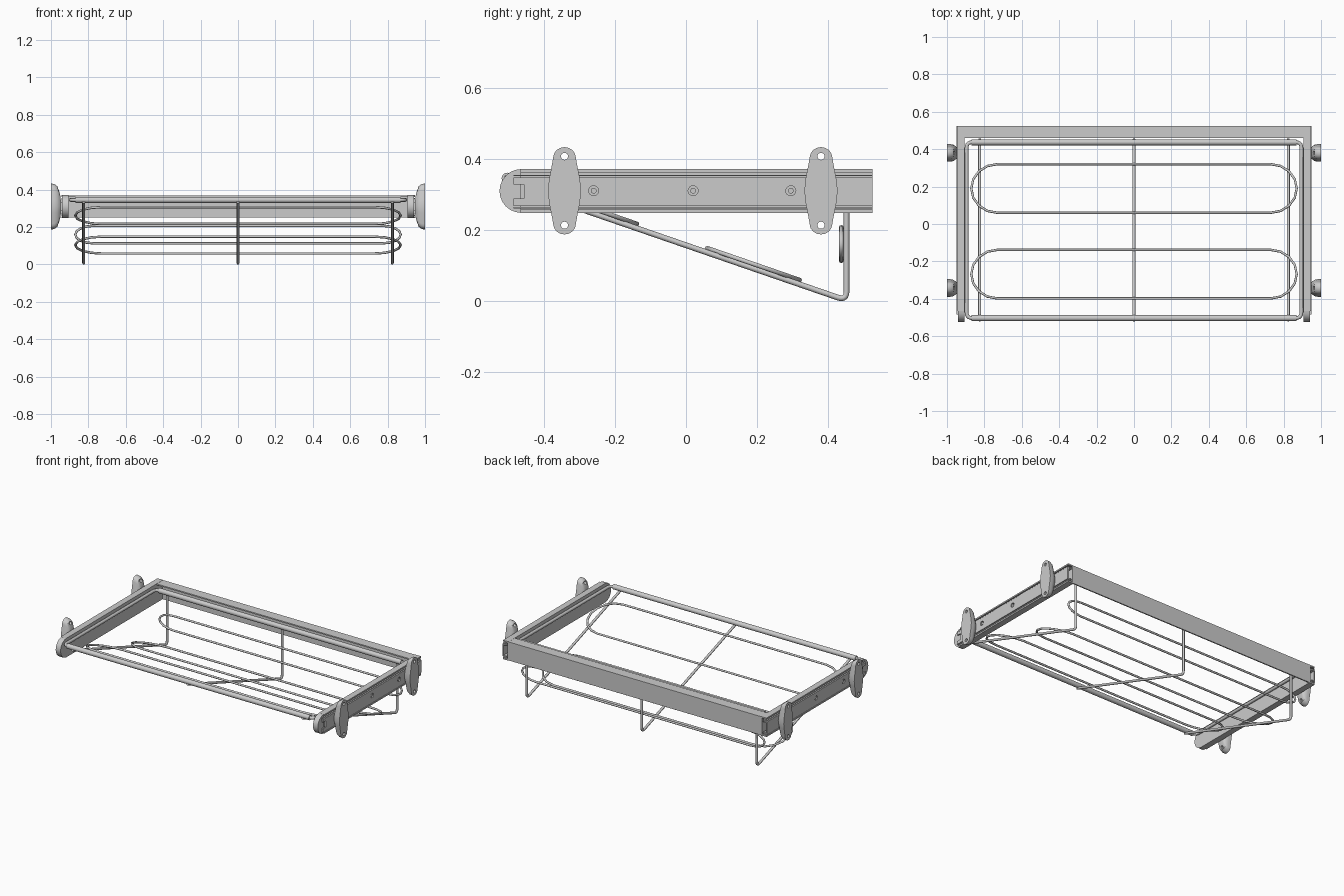
import bpy, bmesh, math
from mathutils import Vector

if "Cube" in bpy.data.objects:
    bpy.data.objects.remove(bpy.data.objects["Cube"])


def shade(ob, angle):
    bpy.ops.object.select_all(action='DESELECT')
    bpy.context.view_layer.objects.active = ob
    ob.select_set(True)
    bpy.ops.object.shade_smooth_by_angle(angle=math.radians(angle))
    return ob


def loft(name, rings):
    """Closed solid through a list of equal-length rings."""
    bm = bmesh.new()
    vs = [[bm.verts.new(p) for p in r] for r in rings]
    n = len(rings[0])
    for a, b in zip(vs, vs[1:]):
        for i in range(n):
            bm.faces.new((a[i], a[(i + 1) % n], b[(i + 1) % n], b[i]))
    bm.faces.new(vs[0])
    bm.faces.new(vs[-1])
    bmesh.ops.recalc_face_normals(bm, faces=bm.faces)
    me = bpy.data.meshes.new(name)
    bm.to_mesh(me)
    bm.free()
    ob = bpy.data.objects.new(name, me)
    bpy.context.collection.objects.link(ob)
    return shade(ob, 30)


def rounded(pts, r, closed, seg=5):
    """Round the corners of a path."""
    pts = [Vector(p) for p in pts]
    out = []
    n = len(pts)
    for i, p in enumerate(pts):
        if not closed and i in (0, n - 1):
            out.append(p)
            continue
        a = p + (pts[i - 1] - p).normalized() * r
        b = p + (pts[(i + 1) % n] - p).normalized() * r
        for k in range(seg + 1):
            t = k / seg
            out.append(a * (1 - t) ** 2 + p * 2 * t * (1 - t) + b * t * t)
    return out


def wire(name, pts, r, closed=False):
    cu = bpy.data.curves.new(name, 'CURVE')
    cu.dimensions = '3D'
    cu.bevel_depth = r
    cu.bevel_resolution = 2
    cu.use_fill_caps = True
    sp = cu.splines.new('POLY')
    sp.points.add(len(pts) - 1)
    for q, p in zip(sp.points, pts):
        q.co = (*p, 1)
    sp.use_cyclic_u = closed
    ob = bpy.data.objects.new(name, cu)
    bpy.context.collection.objects.link(ob)
    bpy.ops.object.select_all(action='DESELECT')
    bpy.context.view_layer.objects.active = ob
    ob.select_set(True)
    bpy.ops.object.convert(target='MESH')
    return shade(bpy.context.object, 50)


def x_cylinder(name, x0, x1, y, z, r, n=16):
    ang = [2 * math.pi * i / n for i in range(n)]
    return loft(name, [[(x, y + r * math.cos(t), z + r * math.sin(t)) for t in ang] for x in (x0, x1)])


def cut(ob, cutters):
    for c in cutters:
        m = ob.modifiers.new("hole", 'BOOLEAN')
        m.operation = 'DIFFERENCE'
        m.solver = 'EXACT'
        m.object = c
        bpy.context.view_layer.objects.active = ob
        bpy.ops.object.select_all(action='DESELECT')
        ob.select_set(True)
        # keep the modifier just cut at the front of the stack
        while ob.modifiers[0] != m:
            bpy.ops.object.modifier_move_to_index(modifier=m.name, index=0)
        bpy.ops.object.modifier_apply(modifier=m.name)
        bpy.data.objects.remove(c)
    shade(ob, 30)


# rail cross-sections (x, z): C channel and slide member
def channel(xw, xt, xl, z0, z1, t):
    return [(xw, z0), (xl, z0), (xl, z0 + t), (xt, z0 + t), (xt, z1 - t), (xl, z1 - t), (xl, z1), (xw, z1)]


ZC = 0.31
outer = channel(0.905, 0.913, 0.945, 0.248, 0.371, 0.009)
slide = channel(0.949, 0.941, 0.920, 0.267, 0.347, 0.007)
lips = [(0.260, 0.264), (0.351, 0.355)]

# bracket outline (y, z): bulged waist with round ends
quarter = [(0.047, 0.0), (0.043, 0.035), (0.036, 0.07)]
quarter += [(0.032 * math.cos(a), 0.093 + 0.030 * math.sin(a))
            for a in [math.radians(d) for d in (0, 22.5, 45, 67.5, 90)]]
right = [(y, -z) for y, z in quarter[:0:-1]] + quarter
outline = right + [(-y, z) for y, z in right[-2:0:-1]]

for s, side in ((-1, "left"), (1, "right")):
    # side rails
    loft(side + "_rail_channel", [[(s * x, y, z) for x, z in outer] for y in (-0.466, 0.525)])
    member = loft(side + "_slide_member", [[(s * x, y, z) for x, z in slide] for y in (-0.485, 0.525)])
    for i, (z0, z1) in enumerate(lips):
        box = [(0.92, z0), (0.945, z0), (0.945, z1), (0.92, z1)]
        loft(f"{side}_bearing_strip_{i}", [[(s * x, y, z) for x, z in box] for y in (-0.485, 0.525)])
    # front notch and screw holes of the slide
    notch = [(-0.50, 0.288), (-0.456, 0.288), (-0.456, 0.328), (-0.50, 0.328)]
    cutters = [loft("notch_cutter", [[(s * x, y, z) for y, z in notch] for x in (0.93, 0.96)])]
    holes = (-0.26, 0.02, 0.295)
    cutters += [x_cylinder("screw_cutter", s * 0.93, s * 0.96, y, ZC, 0.014) for y in holes]
    cut(member, cutters)
    for i, y in enumerate(holes):
        x_cylinder(f"{side}_screw_{i}", s * 0.91, s * 0.946, y, ZC, 0.008)
    # rounded front end cap
    cap = [(-0.464, 0.248), (-0.464, 0.371)]
    cap += [(-0.464 - 0.061 * math.sin(a), 0.3095 + 0.0615 * math.cos(a))
            for a in [math.pi * i / 12 for i in range(1, 12)]]
    loft(side + "_end_cap", [[(s * x, y, z) for y, z in cap] for x in (0.905, 0.940)])
    # wall brackets, flat outside and domed inside
    layers = ((1.0, 1, 1), (0.982, 1, 0.98), (0.966, 0.93, 0.88), (0.957, 0.8, 0.68), (0.949, 0.65, 0.45))
    for pos, yb in (("front", -0.342), ("back", 0.38)):
        b = loft(f"{side}_{pos}_bracket",
                 [[(s * x, yb + y * fy, ZC + z * fz) for y, z in outline] for x, fy, fz in layers])
        cut(b, [x_cylinder("hole_cutter", s * 0.9, s * 1.1, yb, ZC + d, 0.010) for d in (-0.097, 0.097)])

# back beam between the rails: angle profile in (y, z)
beam = [(0.46, 0.37), (0.525, 0.37), (0.525, 0.25), (0.517, 0.25), (0.517, 0.362), (0.46, 0.362)]
loft("back_beam", [[(x, y, z) for y, z in beam] for x in (-0.912, 0.912)])

# basket rim with thicker front and back sleeves
ZR = 0.345
rim = [(-0.895, -0.503, ZR), (0.895, -0.503, ZR), (0.895, 0.437, ZR), (-0.895, 0.437, ZR)]
wire("basket_rim", rounded(rim, 0.03, True), 0.010, True)
for name, y in (("front", -0.503), ("back", 0.437)):
    x_cylinder(name + "_sleeve", -0.87, 0.87, y, ZR, 0.016)

# sloping support wires
R = 0.008


def slope(y):
    return 0.246 - (y + 0.26) * 0.345


for name, x in (("left", -0.825), ("centre", 0), ("right", 0.825)):
    path = [(x, -0.518, slope(-0.518)), (x, 0.452, 0.001), (x, 0.452, 0.335)]
    wire(name + "_support_wire", rounded(path, 0.026, False), R)


# long wire loops laid on the supports
def stadium(name, fn, rx):
    half = [((0.87 - rx) + rx * math.cos(a), math.sin(a))
            for a in [math.pi * (i / 8 - 0.5) for i in range(9)]]
    pts = [fn(u, v) for u, v in half] + [fn(-u, -v) for u, v in half]
    wire(name, pts, 0.0065, True)


for name, yc in (("front", -0.268), ("middle", 0.19)):
    stadium(name + "_wire_loop", lambda u, v: (u, yc + 0.13 * v, slope(yc + 0.13 * v) + 0.013), 0.14)
stadium("back_wire_loop", lambda u, v: (u, 0.437, 0.16 + 0.047 * v), 0.1)
